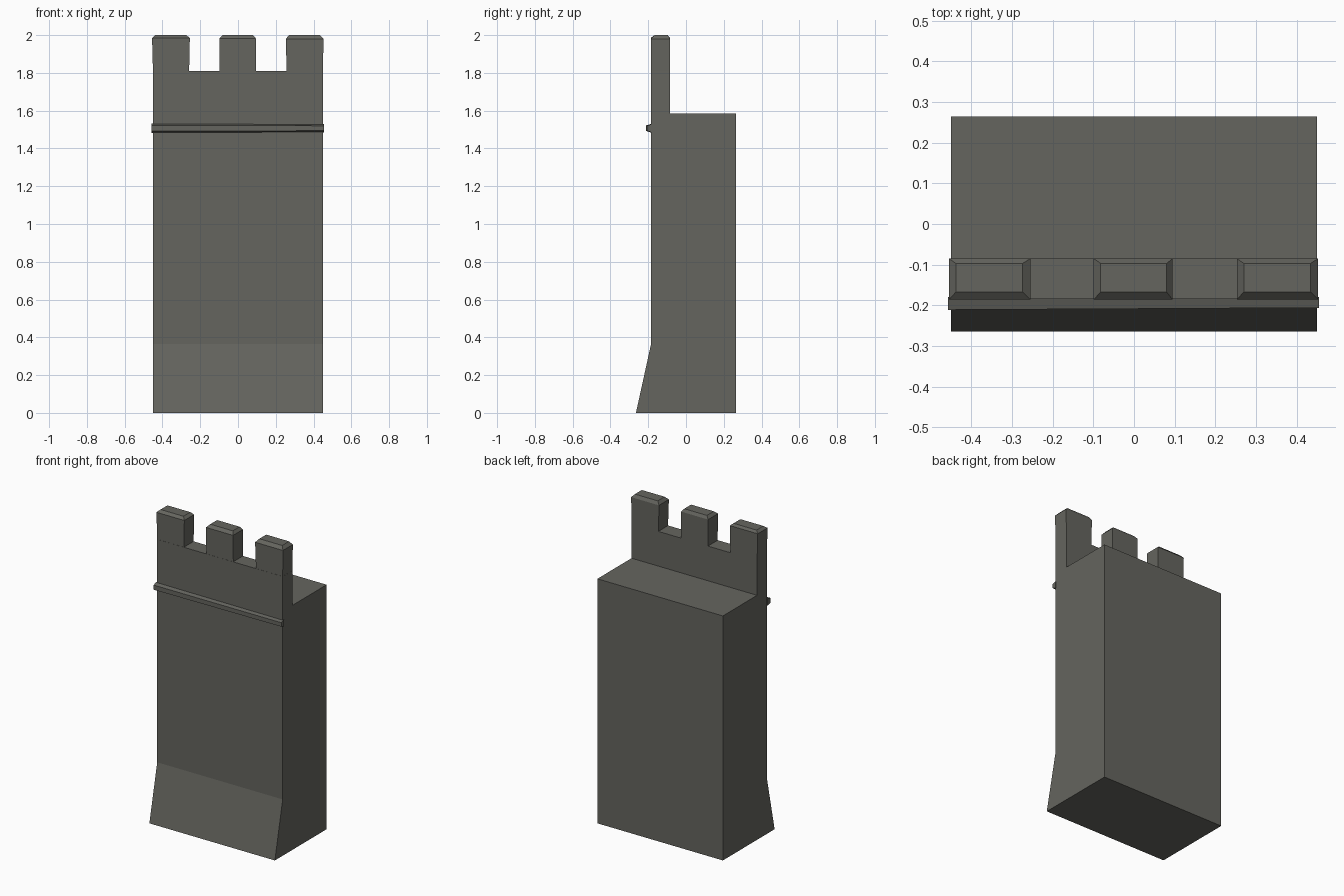
import bpy

if "Cube" in bpy.data.objects:
    bpy.data.objects.remove(bpy.data.objects["Cube"])

stone = bpy.data.materials.new("grey_stone")
stone.diffuse_color = (0.13, 0.13, 0.114, 1)
stone.use_nodes = True
stone.node_tree.nodes["Principled BSDF"].inputs["Base Color"].default_value = stone.diffuse_color


def make(name, verts, faces):
    mesh = bpy.data.meshes.new(name)
    mesh.from_pydata(verts, [], faces)
    mesh.materials.append(stone)
    obj = bpy.data.objects.new(name, mesh)
    bpy.context.collection.objects.link(obj)
    return obj


def loft(name, rings):
    """Skin a closed solid through rings that all have the same point count."""
    n = len(rings[0])
    verts = [p for ring in rings for p in ring]
    faces = [tuple(reversed(range(n))), tuple(range(len(verts) - n, len(verts)))]
    for r in range(len(rings) - 1):
        for i in range(n):
            j = (i + 1) % n
            faces.append((r * n + i, r * n + j, (r + 1) * n + j, (r + 1) * n + i))
    return make(name, verts, faces)


def rect(x0, x1, y0, y1, z):
    return [(x0, y0, z), (x1, y0, z), (x1, y1, z), (x0, y1, z)]


# Wall body: sloped foot, walkway and parapet in one side profile
profile = [(-0.265, 0), (0.265, 0), (0.265, 1.585), (-0.085, 1.585),
           (-0.085, 1.81), (-0.185, 1.81), (-0.185, 0.365)]
loft("wall_body", [[(x, y, z) for y, z in profile] for x in (-0.45, 0.45)])

# Merlons with chamfered, slightly uneven tops
for i, (x0, x1, dx, dz) in enumerate([(-0.455, -0.257, 0.002, 0.003),
                                      (-0.099, 0.097, -0.002, 0.0),
                                      (0.253, 0.451, 0.002, -0.002)]):
    y0, y1 = -0.184, -0.085
    c = 0.017
    top = rect(x0 + c, x1 - c, y0 + c, y1 - 0.012, 2.0)
    loft(f"merlon_{i + 1}", [
        rect(x0 + 0.003 + dx, x1 - 0.002, y0, y1, 1.80),
        rect(x0, x1 + dx, y0 - 0.002, y1, 1.982 + dz),
        top])

# String course: thin ledge across the front with a chamfered outer edge
ends = []
for x, front, dz in [(-0.458, -0.211, 0.0), (0.455, -0.206, 0.002)]:
    ends.append([(x, front, 1.492 + dz), (x, -0.18, 1.483 + dz),
                 (x, -0.18, 1.531 - dz), (x, front, 1.522 - dz)])
loft("string_course", ends)
